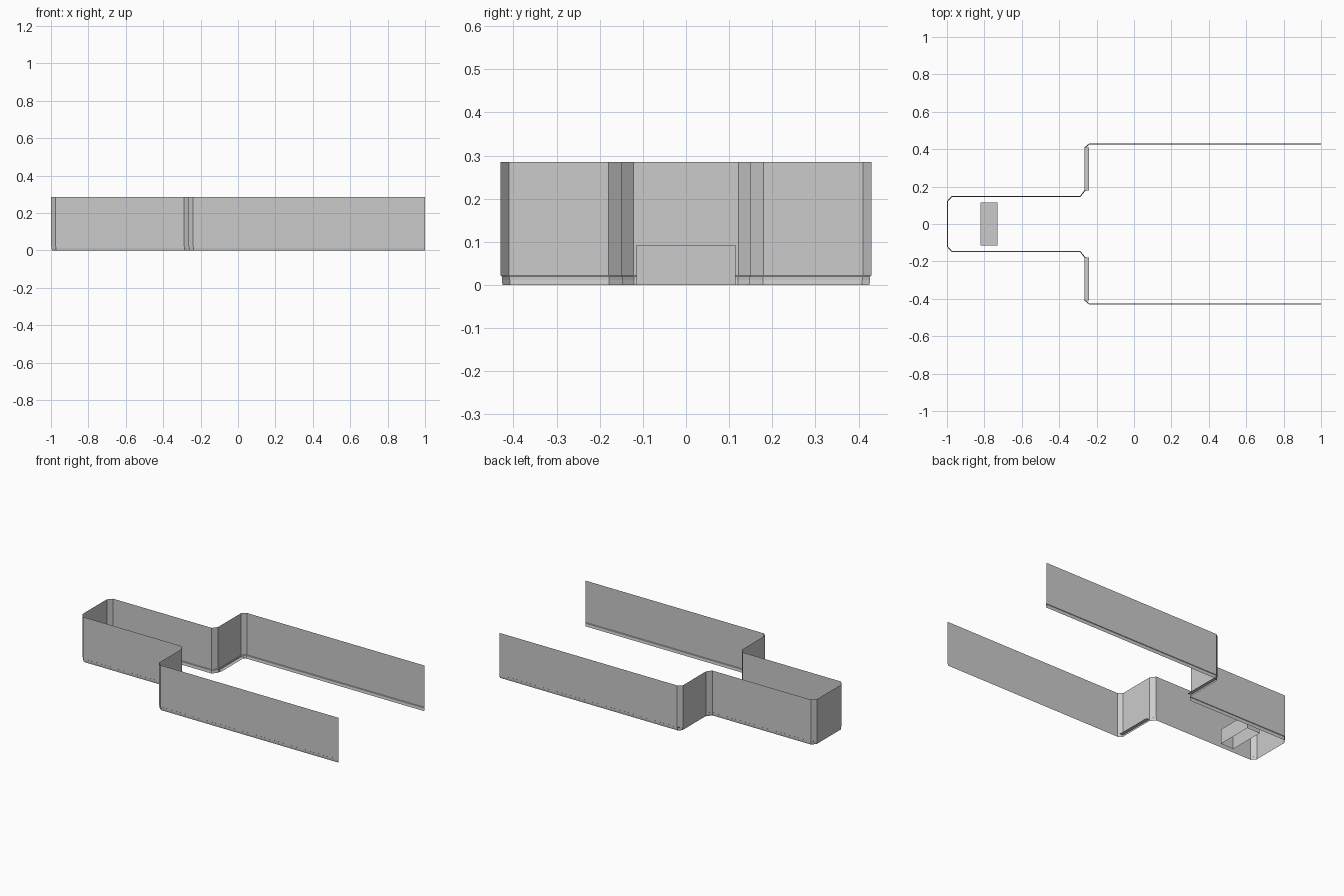
import bpy
from mathutils import Vector

if "Cube" in bpy.data.objects:
    bpy.data.objects.remove(bpy.data.objects["Cube"])


def make_mesh(name, verts, faces):
    mesh = bpy.data.meshes.new(name)
    mesh.from_pydata(verts, [], faces)
    obj = bpy.data.objects.new(name, mesh)
    bpy.context.collection.objects.link(obj)
    return obj


def sweep(name, path, profile):
    """Sweep an (inset, height) profile along a plan path with mitred corners."""
    pts = [Vector(p) for p in path]
    left = []
    for a, b in zip(pts, pts[1:]):
        d = (b - a).normalized()
        left.append(Vector((-d.y, d.x)))
    verts, faces = [], []
    n = len(profile)
    for i, p in enumerate(pts):
        n0 = left[max(i - 1, 0)]
        n1 = left[min(i, len(left) - 1)]
        miter = (n0 + n1) / (1 + n0.dot(n1))
        for inset, z in profile:
            q = p + miter * inset
            verts.append((q.x, q.y, z))
    for i in range(len(pts) - 1):
        for j in range(n - 1):
            a = i * n + j
            faces.append((a, a + 1, a + n + 1, a + n))
    return make_mesh(name, verts, faces)


# Wall outline in plan: wide open bay, step in, narrow closed end
half = [(1, 0.43), (-0.24, 0.43), (-0.265, 0.41), (-0.265, 0.18),
        (-0.288, 0.15), (-0.975, 0.15), (-1, 0.122)]
outline = half + [(x, -y) for x, y in reversed(half)]

# Upright sheet wall and its slightly recessed skirting
sweep("wall", outline, [(0, 0.285), (0, 0.022)])
sweep("skirting", outline, [(0, 0.022), (0.003, 0.020), (0.003, 0.012), (0.005, 0)])

# Small ledges at the foot of the two step walls
for side, label in ((1, "back"), (-1, "front")):
    y0, y1, z = 0.18 * side, 0.41 * side, 0.012
    x0, x1 = -0.262, -0.24
    face = (0, 1, 2, 3) if side > 0 else (3, 2, 1, 0)
    make_mesh(label + "_ledge",
              [(x0, y0, z), (x1, y0, z), (x1, y1, z), (x0, y1, z)], [face])

# Low block near the closed end, open underneath
x0, x1, y, h = -0.82, -0.73, 0.115, 0.093
corners = [(x0, -y), (x1, -y), (x1, y), (x0, y)]
verts = [(cx, cy, z) for z in (0, h) for cx, cy in corners]
sides = [(i, (i + 1) % 4, (i + 1) % 4 + 4, i + 4) for i in range(4)]
make_mesh("block", verts, sides + [(4, 5, 6, 7)])
